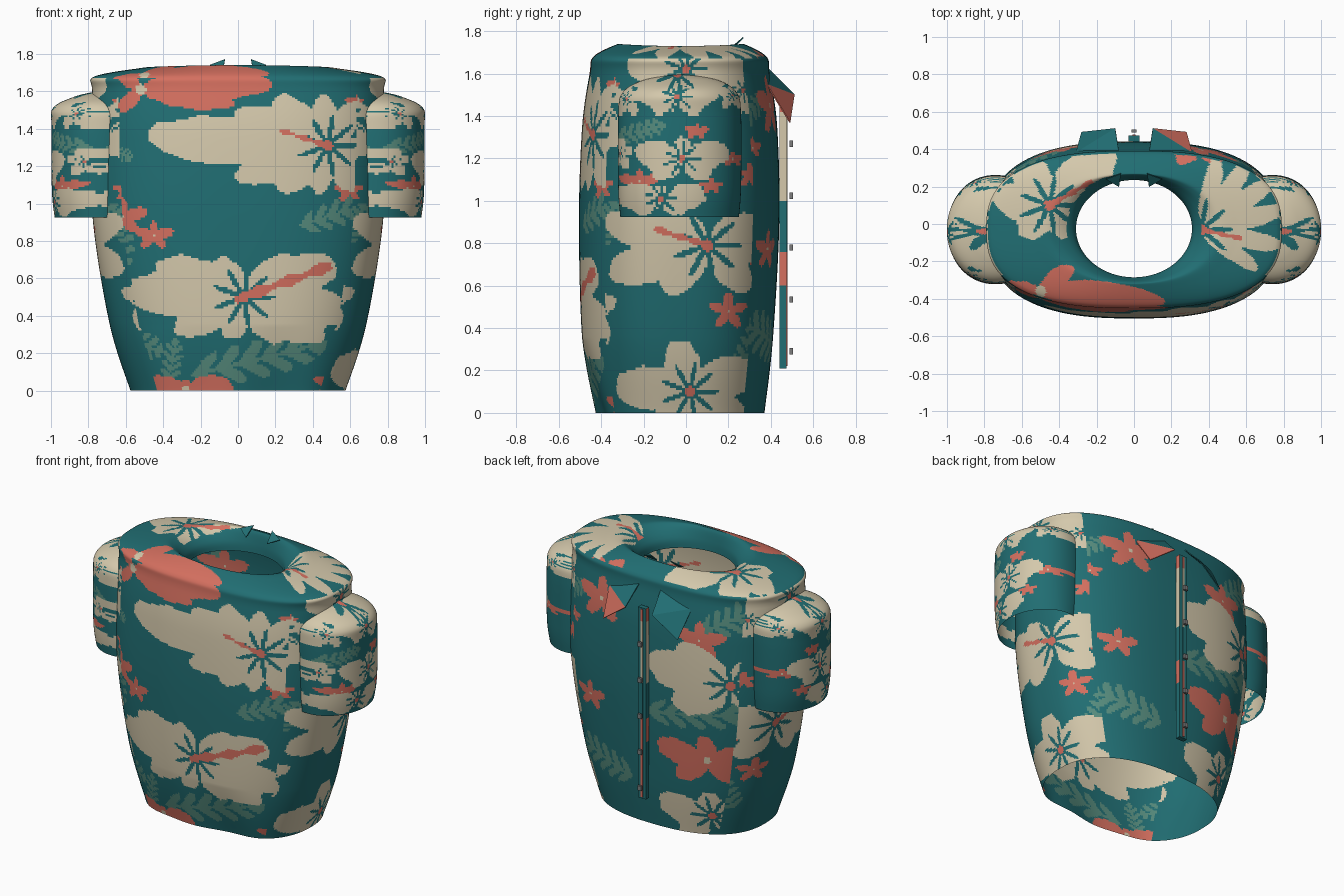
import bpy, bmesh, math
from mathutils import Vector

if "Cube" in bpy.data.objects:
    bpy.data.objects.remove(bpy.data.objects["Cube"])


def material(name, rgb):
    m = bpy.data.materials.new(name)
    m.use_nodes = True
    m.diffuse_color = (*rgb, 1)
    m.node_tree.nodes["Principled BSDF"].inputs["Base Color"].default_value = (*rgb, 1)
    return m


TEAL, CREAM, CORAL, LEAF, BUTTON = range(5)
MATS = [material("teal cloth", (.015, .155, .17)), material("cream petal", (.66, .58, .41)),
        material("coral petal", (.66, .16, .115)), material("sage leaf", (.095, .265, .21)),
        material("grey button", (.2, .2, .2))]


def add_object(name, bm, smooth=False):
    mesh = bpy.data.meshes.new(name)
    bm.to_mesh(mesh)
    bm.free()
    for m in MATS:
        mesh.materials.append(m)
    ob = bpy.data.objects.new(name, mesh)
    bpy.context.collection.objects.link(ob)
    if smooth:
        mesh.shade_smooth()
    return ob


# Printed motifs, kept per projection side: Front, Back, Right, Left, Top, Sleeve
FLOWERS = {k: [] for k in "FBRLTS"}
LEAVES = {k: [] for k in "FBRLTS"}


def flower(sides, hue, u, v, width, *tips, stamen=None):
    rel = [(a - u, b - v) for a, b in tips]
    reach = max(math.hypot(*t) for t in rel)
    for s in sides:
        FLOWERS[s].append((hue, u, v, width, rel, reach, stamen))


def star(sides, hue, u, v, a, b, turn=.3):
    angles = [turn + i * math.tau / 5 for i in range(5)]
    width = .29 if hue == CREAM else .25
    flower(sides, hue, u, v, width, *[(u + a * math.cos(t), v + b * math.sin(t)) for t in angles])


def leaf(sides, *ends):
    for s in sides:
        LEAVES[s].append(ends)


def flower_hue(motif, u, v):
    hue, cu, cv, width, tips, reach, stamen = motif
    du, dv = u - cu, v - cv
    far = math.hypot(du, dv)
    if far > 1.3 * reach:
        return None
    if stamen:
        su, sv = stamen[0] - cu, stamen[1] - cv
        ll = su * su + sv * sv
        t, s = (du * su + dv * sv) / ll, abs(du * sv - dv * su) / ll
        if -.1 < t < 1 and s < .03 + .035 * math.sin(t * 9) ** 2:
            return CORAL
    angle = math.atan2(dv, du)
    d = far / min(reach, .42)
    if d < .07:
        return CORAL if hue == CREAM else CREAM
    if hue == CREAM and d < .1 + .3 * abs(math.cos(angle * 4.5)) ** 4:
        return TEAL
    ruffle = 1 + .09 * math.sin(angle * 17 + d * 9)
    for tu, tv in tips:
        ll = tu * tu + tv * tv
        t, s = (du * tu + dv * tv) / ll, (du * tv - dv * tu) / ll
        if ((t - .52) / .5) ** 2 + s * s * math.sqrt(ll) / reach / width ** 2 < ruffle:
            return hue
    return None


def on_leaf(ends, u, v):
    a, b, c, d, w = ends
    lu, lv = c - a, d - b
    ll = lu * lu + lv * lv
    t = ((u - a) * lu + (v - b) * lv) / ll
    s = abs((u - a) * lv - (v - b) * lu) / math.sqrt(ll) / w
    if not 0 < t < 1 or s > math.sin(math.pi * t) ** .6:
        return False
    return s < .08 or (t * 6 - s * 1.2) % 1 < .7 * math.sin(math.pi * min(1, s + .2)) ** .4


def print_hue(side, u, v):
    for motif in FLOWERS[side]:
        hue = flower_hue(motif, u, v)
        if hue is not None:
            return hue
    return LEAF if any(on_leaf(e, u, v) for e in LEAVES[side]) else TEAL


# Front panel print
flower("F", CREAM, .48, 1.31, .135, (-.48, 1.36), (.0, 1.48), (.2, 1.57), (.45, 1.58), (.65, 1.54), (.77, 1.24),
       (.62, 1.07), (.42, 1.06), (.22, 1.07), (.0, 1.15), stamen=(.23, 1.39))
flower("F", CREAM, .03, .5, .2, (-.6, .53), (-.42, .67), (-.12, .7), (.3, .7), (.52, .68), (.6, .42), (.45, .29),
       (.25, .27), (-.05, .28), (-.33, .33), stamen=(.5, .67))
flower("F", CORAL, -.52, 1.61, .11, (.17, 1.64), (-.04, 1.54), (-.1, 1.67), (-.64, 1.7), (-.64, 1.49))
for x, z, r in ((.64, 1.54, .07), (.6, 1.07, .09), (-.62, .93, .14), (-.45, .83, .11), (.5, .04, .1)):
    star("F", CORAL, x, z, r, r * .7)
star("F", CORAL, -.28, .01, .26, .05)
leaf("F", .33, .88, .75, 1.02, .09)
leaf("F", -.68, .5, -.62, .9, .11)
leaf("F", -.25, .08, .48, .26, .13)
leaf("F", -.72, .32, -.4, .2, .1)
leaf("F", -.38, .01, -.33, .28, .07)
leaf("F", -.7, 1.3, -.56, 1.24, .05)

# Back panel print
flower("B", CREAM, -.58, 1.08, .25, (-.02, 1.15), (-.22, 1.28), (-.78, 1.25), (-.78, .92), (-.22, .9))
star("B", CREAM, -.42, .14, .36, .17)
star("B", CORAL, -.42, .54, .35, .17)
for x, z, r in ((-.38, 1.36, .17), (.45, .77, .13), (.36, 1.45, .2), (.62, 1.25, .07)):
    star("B", CORAL, x, z, r, r * .7)
leaf("B", 0, .8, -.75, .9, .12)
leaf("B", -.4, 1.42, -.75, 1.62, .12)
leaf("B", .12, .3, .6, .42, .13)
leaf("B", .5, 1.5, .72, 1.35, .07)

# Side panel print
flower("RL", CREAM, .1, .79, .2, (-.38, .9), (-.36, .66), (-.1, .57), (.3, .58), (.38, .76), (.33, .92),
       (-.1, .95), stamen=(-.15, .87))
star("R", CREAM, .02, .1, .35, .24, .5)
star("RL", CREAM, -.45, .48, .12, .19)
star("RL", CREAM, -.4, 1.45, .1, .24)
star("RL", CREAM, 0, 1.62, .29, .07)
star("RL", CREAM, .27, 1.52, .07, .14)
for y, z, r in ((.2, .48, .09), (-.36, 1.54, .05), (-.4, 1.07, .06), (.38, .68, .08), (.3, 1.12, .06)):
    star("RL", CORAL, y, z, r, r)
leaf("RL", .25, .2, .38, .45, .08)
leaf("RL", -.42, .78, -.33, 1, .08)

# Shoulder print
flower("T", CREAM, -.45, .1, .28, (-.74, .14), (-.62, .36), (-.12, .38), (-.32, -.06), (-.6, -.06),
       stamen=(-.22, .23))
flower("T", CREAM, .36, -.03, .11, (.82, .08), (.76, .24), (.62, .34), (.45, .36), (.8, -.12), (.66, -.24),
       stamen=(.58, -.08))
flower("T", CORAL, -.5, -.36, .14, (.15, -.43), (-.33, -.23), (-.74, -.36), (-.4, -.47))
star("T", CORAL, .35, .4, .2, .08)

# Sleeve print
star("S", CREAM, -.04, 1.6, .28, .035)
star("S", CREAM, -.04, 1.49, .2, .075)
star("S", CREAM, -.28, 1.48, .08, .09)
star("S", CREAM, .22, 1.5, .08, .07)
star("S", CREAM, -.02, 1.2, .23, .1)
star("S", CREAM, -.12, 1.01, .22, .06)
star("S", CREAM, -.31, 1.22, .06, .08)
for y, z, r in ((-.22, 1.09, .1), (.05, 1.33, .06), (.22, 1.2, .06), (.12, 1.07, .06)):
    star("S", CORAL, y, z, r, r * .6)
leaf("S", -.32, 1.3, -.1, 1.36, .06)

# Print directions; the side panels reach a little around the corners
AXES = (("T", Vector((0, 0, 1))), ("F", Vector((0, -1, 0))), ("B", Vector((0, 1, 0))),
        ("R", Vector((1.45, 0, 0))), ("L", Vector((-1.45, 0, 0))))


def body_hue(p, n):
    # The print comes from the side each face looks to; the inner neck is plain
    side = max(AXES, key=lambda a: n.dot(a[1]))[0]
    if side == "T":
        return print_hue(side, p.x, p.y)
    if n.x * p.x + n.y * p.y < 0:
        return TEAL
    return print_hue(side, p.x if side in "FB" else p.y, p.z)


def smooth_rows(keys, step):
    # Spline through the key rings, with rows spread by distance
    pts = [keys[0], *keys, keys[-1]]
    for a, b, c, d in zip(pts, pts[1:], pts[2:], pts[3:]):
        n = max(2, math.ceil(math.hypot(c[0] - b[0], c[2] - b[2]) / step))
        for t in (i / n for i in range(n)):
            yield [q + .5 * t * (r - p + t * (2 * p - 5 * q + 4 * r - s + t * (3 * (q - r) + s - p)))
                   for p, q, r, s in zip(a, b, c, d)]
    yield keys[-1]


def loft(name, keys, count, hue, shape=lambda x, y, z, c: (x, y, z)):
    # Each key ring: height, centre x, half width, front y, back y, squareness
    bm, rings = bmesh.new(), []
    for z, cx, rx, front, back, n in smooth_rows(keys, .0115):
        ring = []
        for i in range(count):
            c, s = math.cos(i * math.tau / count), math.sin(i * math.tau / count)
            r = (abs(c) ** n + abs(s) ** n) ** (-1 / n)
            y = (front + back) / 2 + (back - front) / 2 * r * s
            ring.append(bm.verts.new(shape(cx + rx * r * c, y, z, c)))
        rings.append(ring)
    for low, high in zip(rings, rings[1:]):
        for i in range(count):
            j = (i + 1) % count
            bm.faces.new((low[i], low[j], high[j], high[i]))
    bm.normal_update()
    for f in bm.faces:
        f.material_index = hue(f.calc_center_median(), f.normal)
    return add_object(name, bm, True)


def drape(x, y, z, c):
    # Lower the shoulders and tuck in the front hem
    z -= .01 * c * c * min(1, max(0, (z - 1.68) / .05))
    if y < 0 and z < .35:
        y += (1 - z / .35) * (.035 * math.exp(-((x - .12) / .24) ** 2) - .01 * math.cos(x * 14))
    return x, y, z


loft("shirt_body", [(0, 0, .575, -.44, .37, 2.4), (.35, 0, .685, -.49, .41, 2.5), (.9, 0, .775, -.505, .44, 2.6),
                    (1.35, 0, .785, -.49, .43, 2.6), (1.6, 0, .78, -.455, .395, 2.6),
                    (1.68, 0, .768, -.437, .38, 2.6), (1.735, 0, .52, -.335, .285, 2.3),
                    (1.73, 0, .42, -.31, .26, 2.1), (1.66, 0, .33, -.292, .242, 2), (1.6, 0, .31, -.285, .235, 2)],
     370, body_hue, drape)

for side, label in ((1, "left"), (-1, "right")):
    x = .74 * side
    loft(label + "_sleeve", [(.925, x, .24, -.31, .25, 2), (1.07, x, .255, -.32, .26, 2.1),
                             (1.4, x, .257, -.32, .26, 2.1), (1.51, x, .25, -.3, .24, 2),
                             (1.57, x, .14, -.2, .15, 2), (1.6, x, .02, -.04, -.01, 2)],
         140, lambda p, n: print_hue("S", p.y, p.z))


def plate(name, points, hues):
    # Thin sheet made of a fan of triangles
    bm = bmesh.new()
    v = [bm.verts.new(p) for p in points]
    for i, hue in enumerate(hues):
        bm.faces.new((v[0], v[i + 1], v[i + 2])).material_index = hue
    mod = add_object(name, bm).modifiers.new("thickness", "SOLIDIFY")
    mod.thickness, mod.offset = .006, 0


# Collar flaps and the small collar points behind them
for side, label in ((1, "left"), (-1, "right")):
    plate(label + "_collar_flap", [(.1 * side, .51, 1.5), (.08 * side, .38, 1.63), (.31 * side, .38, 1.55),
                                   (.28 * side, .49, 1.37)], (TEAL, CORAL if side > 0 else TEAL))
    plate(label + "_collar_point", [(.07 * side, .27, 1.77), (.15 * side, .24, 1.74), (.08 * side, .2, 1.71)], (TEAL,))


def box(name, centre, size, hue, cuts=()):
    bm = bmesh.new()
    bmesh.ops.create_cube(bm, size=1)
    for v in bm.verts:
        v.co = Vector(centre) + v.co * Vector(size)
    for z in cuts:
        bmesh.ops.bisect_plane(bm, geom=bm.verts[:] + bm.edges[:] + bm.faces[:],
                               plane_co=(0, 0, z), plane_no=(0, 0, 1))
    for f in bm.faces:
        f.material_index = hue(f.calc_center_median())
    add_object(name, bm)


# Button strip with printed edges and centre line, and its buttons
def strip_hue(p):
    return CREAM if 1 < p.z < 1.42 else CORAL if .6 < p.z < .76 or p.z > 1.42 else TEAL


def line_hue(p):
    return CORAL if p.z < .76 else strip_hue(p)


CUTS = (.6, .76, 1, 1.42)
box("button_strip", (0, .457, .86), (.06, .034, 1.3), lambda p: strip_hue(p) if abs(p.x) > .02 else TEAL, CUTS)
box("strip_line", (0, .475, .86), (.014, .006, 1.28), line_hue, CUTS)
for i in range(5):
    box("button_%d" % (i + 1), (0, .497, .29 + i * .245), (.028, .016, .03), lambda p: BUTTON)
